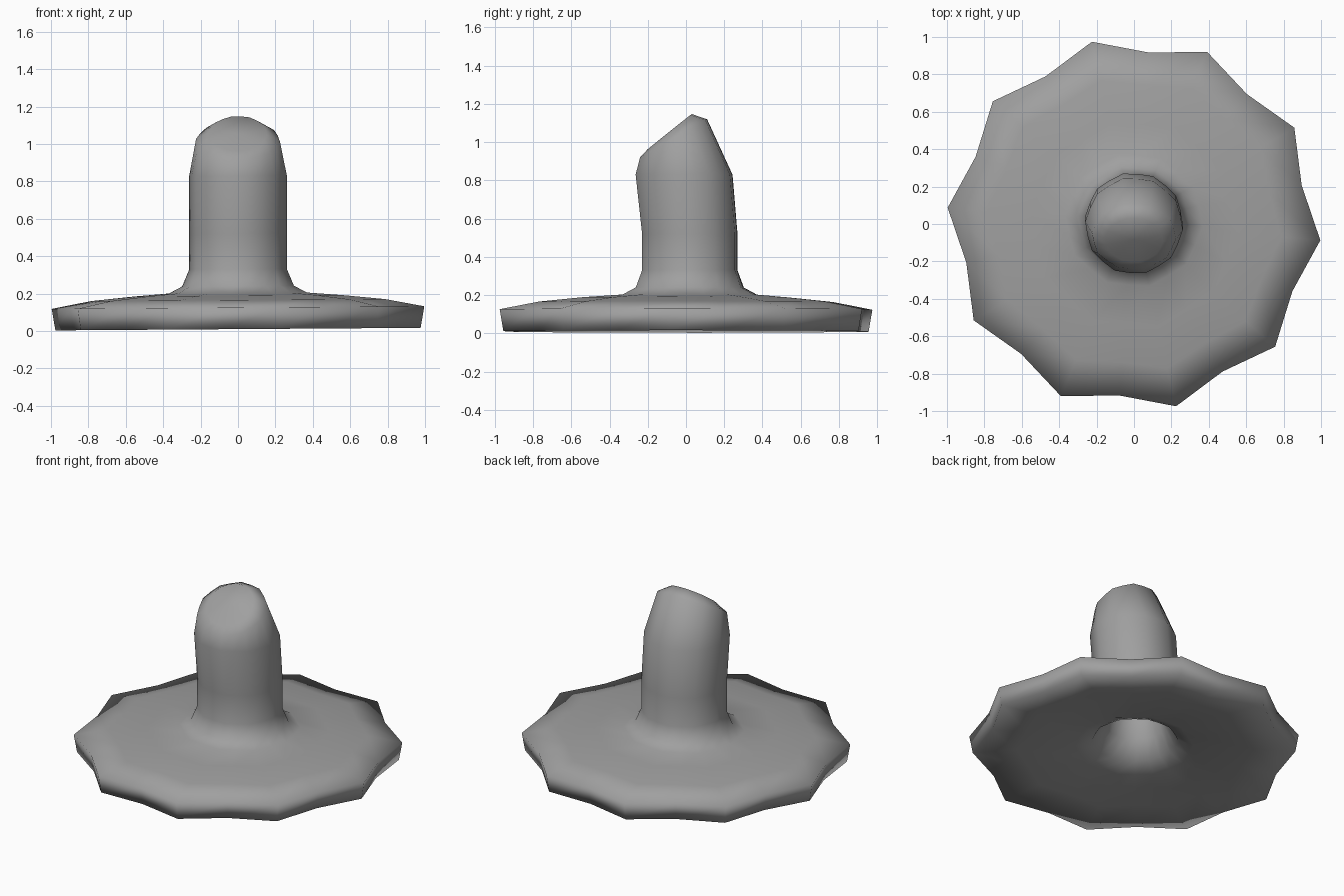
import bpy
import bmesh
from math import cos, sin, radians

default = bpy.data.objects.get("Cube")
if default:
    bpy.data.objects.remove(default, do_unlink=True)

SIDES = 20            # ten points with a hollow between each
START = radians(-5)   # direction of the first point


def ring(bm, rx, ry, y, z, slope, notch):
    """One scalloped loop; slope tips it towards the front."""
    verts = []
    for i in range(SIDES):
        a = START + radians(360 / SIDES) * i
        k = notch if i % 2 else 1
        px, py = rx * k * cos(a), ry * k * sin(a)
        verts.append(bm.verts.new((px, y + py, z + slope * py + 0.007 * px)))
    return verts


def cap(bm, loop, y, z):
    """Close a loop with a fan."""
    tip = bm.verts.new((0, y, z))
    for i in range(SIDES):
        bm.faces.new((loop[i], loop[(i + 1) % SIDES], tip))


# Outer skin and hollow underside: rx, ry, y, z, slope, notch
inner = [
    (.15, .12, -.04, .93, .4, .97),
    (.15, .15, -.01, .74, 0, .97),
    (.16, .16, .02, .36, 0, .97),
    (.19, .19, .02, .2, 0, .97),
    (.26, .26, .01, .09, 0, .97),
    (.36, .36, 0, .055, 0, .96),
    (.72, .72, 0, .03, 0, .94),
]
brim = [
    (.98, .98, 0, .01, 0, .92),
    (1, 1, 0, .125, 0, .92),
    (.79, .79, 0, .165, 0, .94),
    (.56, .56, 0, .188, 0, .95),
]
stem = [
    (.37, .36, .02, .203, 0, .96),
    (.3, .29, .02, .24, 0, .96),
    (.262, .256, .02, .33, 0, .97),
    (.262, .256, .02, .52, 0, .97),
    (.262, .26, -.01, .83, 0, .97),
    (.225, .18, -.065, 1.02, .57, .97),
    (.155, .118, -.085, 1.055, .8, .98),
]

bm = bmesh.new()
loops = [ring(bm, *p) for p in inner + brim + stem]
for low, high in zip(loops, loops[1:]):
    for i in range(SIDES):
        j = (i + 1) % SIDES
        bm.faces.new((low[i], low[j], high[j], high[i]))
cap(bm, loops[0], -.04, .95)
cap(bm, loops[-1], -.085, 1.055)
bmesh.ops.recalc_face_normals(bm, faces=bm.faces)

mesh = bpy.data.meshes.new("brim_and_stem")
bm.to_mesh(mesh)
bm.free()
obj = bpy.data.objects.new("brim_and_stem", mesh)
bpy.context.collection.objects.link(obj)

# Plain grey material
grey = bpy.data.materials.new("grey")
grey.use_nodes = True
colour = (.35, .35, .35, 1)
grey.diffuse_color = colour
grey.node_tree.nodes["Principled BSDF"].inputs["Base Color"].default_value = colour
mesh.materials.append(grey)

# Soft shading all over
for poly in mesh.polygons:
    poly.use_smooth = True
